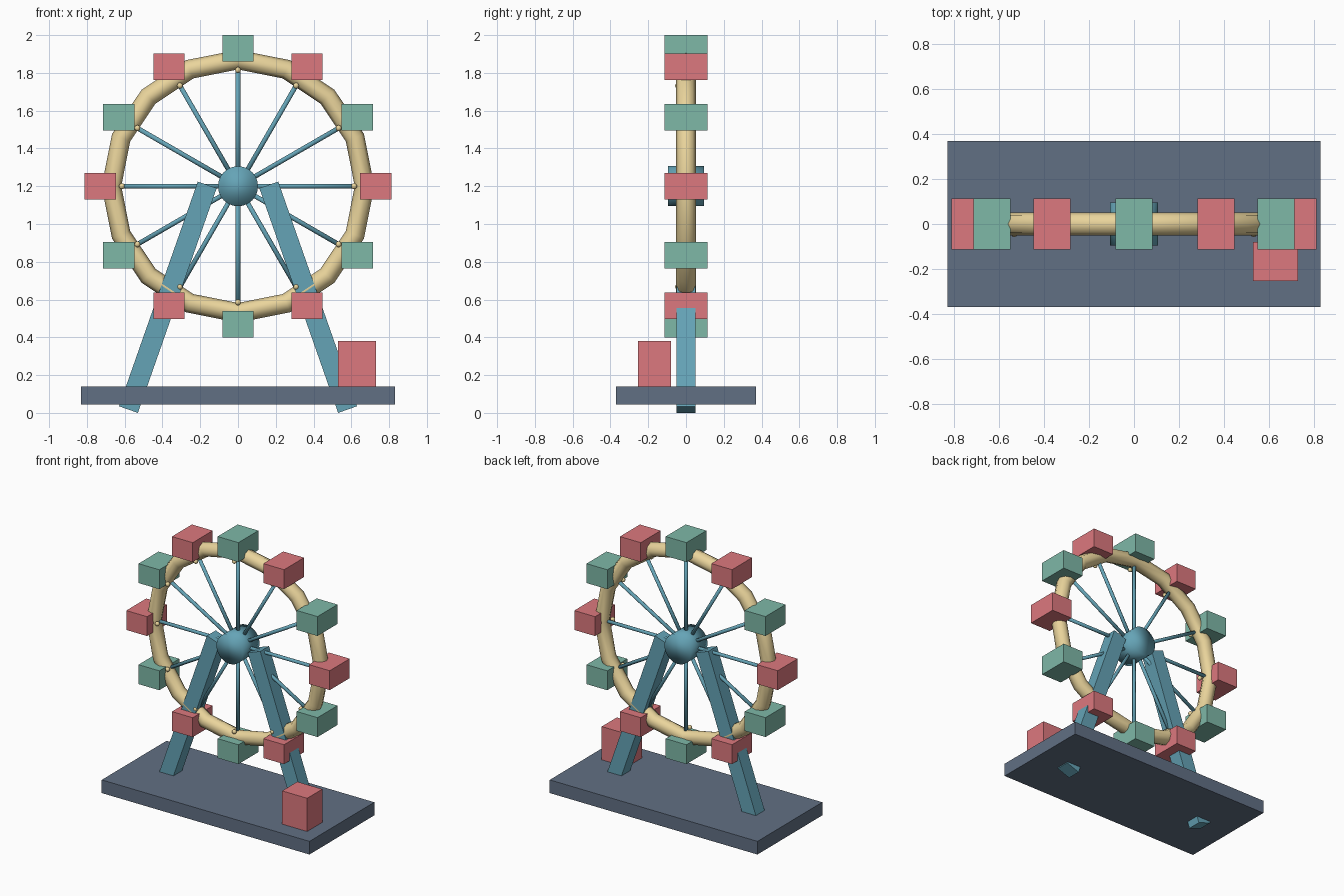
import bpy
from math import radians, cos, sin, pi, atan2, hypot

if "Cube" in bpy.data.objects:
    bpy.data.objects.remove(bpy.data.objects["Cube"])

HUB_Z = 1.2


def material(name, rgb):
    m = bpy.data.materials.new(name)
    m.diffuse_color = (*rgb, 1)
    m.use_nodes = True
    m.node_tree.nodes["Principled BSDF"].inputs["Base Color"].default_value = m.diffuse_color
    return m


TEAL = material("teal", (0.13, 0.37, 0.47))
CREAM = material("cream", (0.82, 0.66, 0.33))
RED = material("red", (0.72, 0.19, 0.21))
GREEN = material("green", (0.21, 0.48, 0.39))
SLATE = material("slate", (0.12, 0.16, 0.23))


def finish(name, mat, smooth=False):
    o = bpy.context.object
    o.name = name
    o.data.materials.append(mat)
    if smooth:
        bpy.ops.object.shade_smooth()
    return o


def box(name, mat, loc, size, tilt=0):
    bpy.ops.mesh.primitive_cube_add(size=1, location=loc, rotation=(0, tilt, 0))
    bpy.context.object.scale = size
    return finish(name, mat)


def on_wheel(r, a, y=0):
    return (r * cos(a), y, HUB_Z + r * sin(a))


# Base and ticket booth
box("base", SLATE, (0, 0, 0.0925), (1.66, 0.74, 0.095))
box("ticket_booth", RED, (0.63, -0.167, 0.255), (0.2, 0.173, 0.25))

# Slanted support legs, poking through the base
foot, top = (0.58, 0.0175), (0.163, 1.207)
dx, dz = foot[0] - top[0], top[1] - foot[1]
for side, s in (("left", -1), ("right", 1)):
    box(side + "_leg", TEAL,
        (s * (foot[0] + top[0]) / 2, 0, (foot[1] + top[1]) / 2),
        (0.106, 0.1, hypot(dx, dz)), -s * atan2(dx, dz))

# Hub
bpy.ops.mesh.primitive_cylinder_add(vertices=24, radius=0.106, depth=0.19,
                                    location=(0, 0, HUB_Z), rotation=(pi / 2, 0, 0))
finish("hub", TEAL, True)

# Rim
bpy.ops.mesh.primitive_torus_add(major_radius=0.67, minor_radius=0.052,
                                 major_segments=16, minor_segments=8,
                                 location=(0, 0, HUB_Z), rotation=(pi / 2, 0, 0))
finish("rim", CREAM, True)

# Spokes, lamps and cabins around the wheel
for i in range(12):
    a = radians(30 * i)
    bpy.ops.mesh.primitive_cylinder_add(vertices=8, radius=0.0125, depth=0.64,
                                        location=on_wheel(0.32, a),
                                        rotation=(0, pi / 2 - a, 0))
    finish(f"spoke_{i}", TEAL, True)
    bpy.ops.mesh.primitive_uv_sphere_add(segments=10, ring_count=6, radius=0.016,
                                         location=on_wheel(0.615, a, -0.042))
    finish(f"lamp_{i}", CREAM, True)
    box(f"cabin_{i}", GREEN if i % 2 else RED, on_wheel(0.73, a),
        (0.166, 0.228, 0.14))
